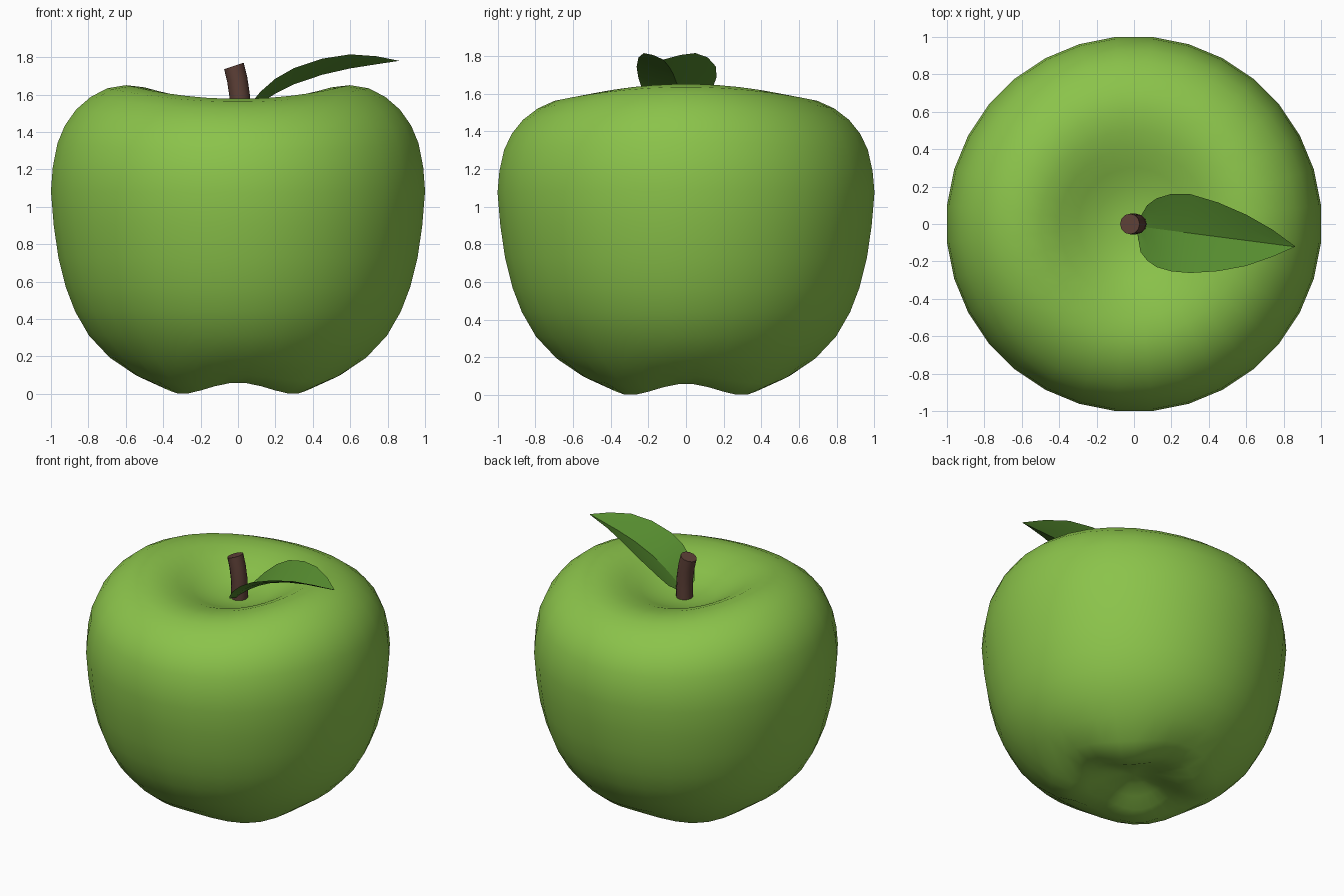
import bpy, bmesh, math
from mathutils import Vector

cube = bpy.data.objects.get("Cube")
if cube:
    bpy.data.objects.remove(cube, do_unlink=True)


def material(name, colour):
    mat = bpy.data.materials.new(name)
    mat.use_nodes = True
    rgba = (*colour, 1)
    mat.diffuse_color = rgba
    bsdf = next(n for n in mat.node_tree.nodes if n.type == 'BSDF_PRINCIPLED')
    bsdf.inputs["Base Color"].default_value = rgba
    return mat


def finish(bm, name, mat, angle, recalc=True):
    """Turn the bmesh into a smooth shaded object."""
    if recalc:
        bmesh.ops.recalc_face_normals(bm, faces=bm.faces)
    mesh = bpy.data.meshes.new(name)
    bm.to_mesh(mesh)
    bm.free()
    mesh.materials.append(mat)
    obj = bpy.data.objects.new(name, mesh)
    bpy.context.collection.objects.link(obj)
    bpy.ops.object.select_all(action='DESELECT')
    obj.select_set(True)
    bpy.context.view_layer.objects.active = obj
    bpy.ops.object.shade_smooth_by_angle(angle=math.radians(angle))
    return obj


def bridge(bm, a, b, closed=True):
    """Join two rows of vertices with quads."""
    n = len(a)
    for i in range(n if closed else n - 1):
        j = (i + 1) % n
        bm.faces.new((a[i], a[j], b[j], b[i]))


skin_green = material("apple green", (0.258, 0.546, 0.069))
leaf_green = material("leaf green", (0.091, 0.258, 0.028))
stem_brown = material("stem brown", (0.11, 0.051, 0.038))

# Fruit: a lathed profile, saddle shaped on top, four lobes underneath
SIDES = 32
profile = [(0.1, 0.115), (0.2, 0.085), (0.3, 0.05), (0.42, 0.03), (0.55, 0.082),
           (0.69, 0.19), (0.8, 0.31), (0.875, 0.44), (0.925, 0.57), (0.965, 0.73),
           (0.99, 0.9), (1.005, 1.08), (0.995, 1.2), (0.97, 1.32), (0.93, 1.41),
           (0.87, 1.49), (0.79, 1.555), (0.7, 1.598), (0.6, 1.614), (0.5, 1.602),
           (0.4, 1.567), (0.3, 1.52), (0.2, 1.478), (0.1, 1.458)]
bm = bmesh.new()
rings = []
for r, z in profile:
    saddle = 0.037 * max(0, min(1, (z - 1) / 0.6)) * min(1, r / 0.5) ** 2
    lobes = 0.03 * math.exp(-((r - 0.42) / 0.2) ** 2) if z < 0.7 else 0
    ring = []
    for i in range(SIDES):
        a = 2 * math.pi * (i + 0.5) / SIDES
        height = z + saddle * math.cos(2 * a) + lobes * math.cos(4 * a)
        ring.append(bm.verts.new((r * math.cos(a), r * math.sin(a), height)))
    rings.append(ring)
for a, b in zip(rings, rings[1:]):
    bridge(bm, a, b)
for ring, z in ((rings[0], 0.125), (rings[-1], 1.452)):
    pole = bm.verts.new((0, 0, z))
    for i in range(SIDES):
        bm.faces.new((ring[i], ring[(i + 1) % SIDES], pole))
finish(bm, "fruit", skin_green, 60)

# Stem: a bent tube with flat ends
path = [Vector(p) for p in ((0.012, 0, 1.42), (0.012, 0, 1.53), (0.008, 0, 1.6),
                            (-0.004, 0, 1.68), (-0.022, 0, 1.753))]
bm = bmesh.new()
rings = []
for k, p in enumerate(path):
    along = (path[min(k + 1, len(path) - 1)] - path[max(k - 1, 0)]).normalized()
    if k == len(path) - 1:
        along = Vector((-0.31, 0, 0.95))
    side = Vector((0, 1, 0))
    across = side.cross(along)
    rings.append([bm.verts.new(p + 0.055 * (math.cos(t) * across + math.sin(t) * side))
                  for t in (2 * math.pi * i / 12 for i in range(12))])
for a, b in zip(rings, rings[1:]):
    bridge(bm, a, b)
bm.faces.new(rings[0])
bm.faces.new(rings[-1])
finish(bm, "stem", stem_brown, 40)

# Leaf: rows of x, midrib height, back edge y, front edge y, edge height
rows = [(0.02, 1.475, 0.01, -0.06, 1.48), (0.035, 1.49, 0.04, -0.15, 1.51),
        (0.07, 1.52, 0.1, -0.195, 1.555), (0.12, 1.555, 0.137, -0.23, 1.615),
        (0.2, 1.605, 0.161, -0.253, 1.685), (0.3, 1.655, 0.16, -0.262, 1.742),
        (0.45, 1.706, 0.115, -0.252, 1.792), (0.6, 1.74, 0.05, -0.224, 1.815),
        (0.74, 1.762, -0.03, -0.175, 1.805), (0.86, 1.78, -0.118, -0.122, 1.781)]
bm = bmesh.new()
strips = []
for x, mid_z, back, front, edge_z in rows:
    mid = Vector((x, -0.01 - 0.13 * x, mid_z))
    strip = []
    for y, f in ((front, 1), (front, 0.5), (back, 0), (back, 0.5), (back, 1)):
        p = mid.lerp(Vector((x, y, edge_z)), f)
        p.z -= 0.03 * f * (1 - f) * (1 - x)
        strip.append(bm.verts.new(p))
    strips.append(strip)
for a, b in zip(strips, strips[1:]):
    bridge(bm, b, a, closed=False)
for a, b in zip(strips, strips[1:]):
    bm.edges.get((a[2], b[2])).smooth = False
bm.normal_update()
if sum(f.normal.z for f in bm.faces) < 0:
    bmesh.ops.reverse_faces(bm, faces=bm.faces)
finish(bm, "leaf", leaf_green, 35, recalc=False)
